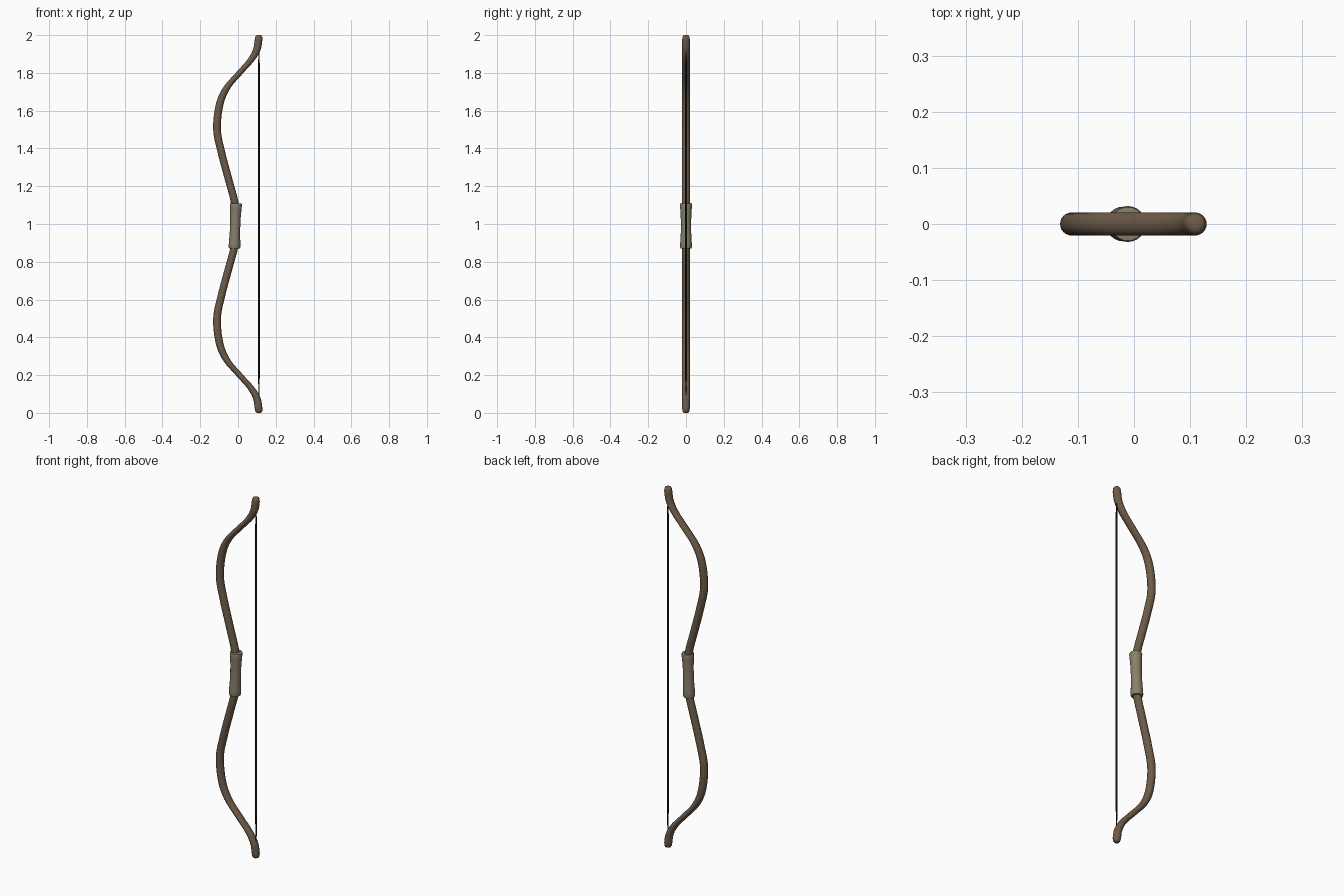
import bpy, bmesh, math
from mathutils import Vector

if "Cube" in bpy.data.objects:
    bpy.data.objects.remove(bpy.data.objects["Cube"])


def material(name, rgb):
    m = bpy.data.materials.new(name)
    m.diffuse_color = (*rgb, 1)
    m.use_nodes = True
    m.node_tree.nodes["Principled BSDF"].inputs["Base Color"].default_value = m.diffuse_color
    return m


def loft(name, rings, mat, sides=24):
    """Skin horizontal round sections given as (x, z, radius_x, radius_y)."""
    bm = bmesh.new()
    loops = []
    for x, z, rx, ry in rings:
        loops.append([bm.verts.new((x + rx * math.cos(a), ry * math.sin(a), z))
                      for a in (2 * math.pi * i / sides for i in range(sides))])
    for a, b in zip(loops, loops[1:]):
        for i in range(sides):
            j = (i + 1) % sides
            bm.faces.new((a[i], a[j], b[j], b[i]))
    bm.faces.new(loops[0][::-1])
    bm.faces.new(loops[-1])
    bmesh.ops.recalc_face_normals(bm, faces=bm.faces)
    me = bpy.data.meshes.new(name)
    bm.to_mesh(me)
    bm.free()
    me.materials.append(mat)
    ob = bpy.data.objects.new(name, me)
    bpy.context.collection.objects.link(ob)
    bpy.ops.object.select_all(action='DESELECT')
    ob.select_set(True)
    bpy.context.view_layer.objects.active = ob
    bpy.ops.object.shade_smooth_by_angle(angle=math.radians(50))
    return ob


def smooth_path(pts, steps=6):
    """Catmull-Rom through the points."""
    p = [Vector(q) for q in pts]
    p = [2 * p[0] - p[1]] + p + [2 * p[-1] - p[-2]]
    out = []
    for a, b, c, d in zip(p, p[1:], p[2:], p[3:]):
        for k in range(steps):
            t = k / steps
            out.append(0.5 * (2 * b + (c - a) * t + (2 * a - 5 * b + 4 * c - d) * t * t
                              + (3 * b - a - 3 * c + d) * t ** 3))
    return out + [p[-2]]


wood = material("brown wood", (0.155, 0.105, 0.066))
wrap = material("tan grip wrap", (0.25, 0.215, 0.145))
cord = material("dark string", (0.012, 0.012, 0.012))

# Bow limbs: upper half path (x, z), mirrored about mid height
upper = [(-0.010, 1.0), (-0.017, 1.11), (-0.050, 1.237), (-0.088, 1.38), (-0.111, 1.50),
         (-0.098, 1.63), (-0.060, 1.72), (0.008, 1.80), (0.070, 1.87), (0.100, 1.925),
         (0.109, 1.975)]
path = smooth_path([(x, 2 - z) for x, z in upper[:0:-1]] + upper)
rings = [(p.x, p.y, 0.0205, 0.0205) for p in path]
tip = [(0.110, 1.990, 0.0185, 0.0185), (0.110, 1.997, 0.015, 0.015), (0.110, 2.0, 0.009, 0.009)]
rings = [(x, 2 - z, a, b) for x, z, a, b in tip[::-1]] + rings + tip
loft("bow_limbs", rings, wood)

# Grip: slightly waisted and tilted sleeve with softened rims
grip = [(-0.120, 0.024), (-0.119, 0.029), (-0.112, 0.031), (-0.09, 0.0305), (-0.05, 0.028),
        (0, 0.027), (0.05, 0.028), (0.09, 0.0305), (0.112, 0.032), (0.119, 0.030), (0.120, 0.024)]
g = loft("grip", [(0, z, r, r) for z, r in grip], wrap)
g.location = (-0.015, 0, 0.99)
g.rotation_euler.y = math.radians(2)

# Bowstring: thick served middle, thin ends
loft("bowstring", [(0.111, 0.09, 0.003, 0.003), (0.111, 0.25, 0.005, 0.005),
                   (0.111, 1.81, 0.005, 0.005), (0.111, 1.91, 0.003, 0.003)], cord, 12)
